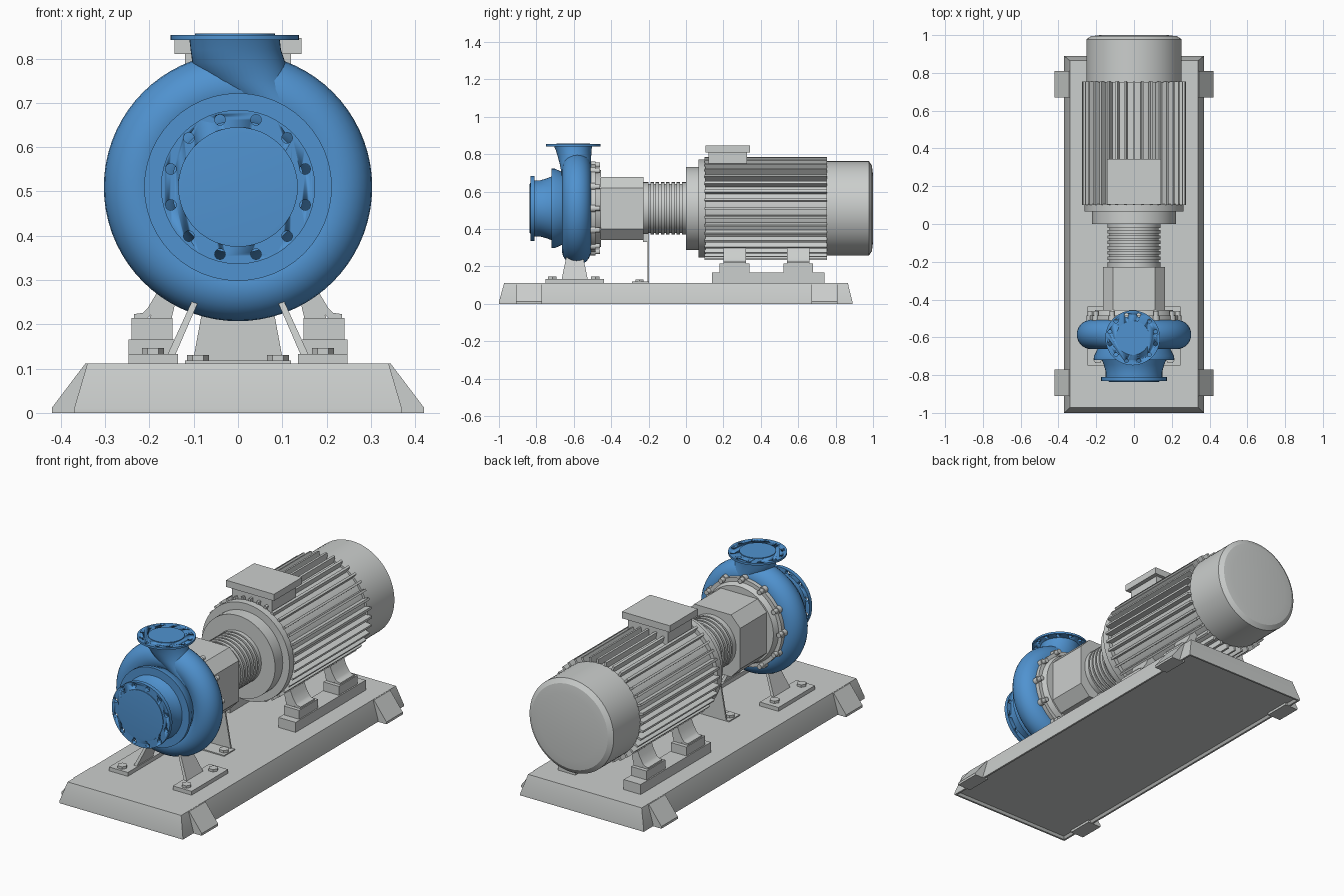
import bpy, bmesh, math
from mathutils import Matrix, Vector

if "Cube" in bpy.data.objects:
    bpy.data.objects.remove(bpy.data.objects["Cube"], do_unlink=True)

AXIS = 0.51       # height of the shaft
PUMP_Y = -0.585   # middle of the volute
OUT_Y = -0.603    # middle of the outlet


def material(name, rgb):
    m = bpy.data.materials.new(name)
    m.use_nodes = True
    m.diffuse_color = (*rgb, 1)
    m.node_tree.nodes["Principled BSDF"].inputs["Base Color"].default_value = (*rgb, 1)
    return m


BLUE = material("pump blue", (0.08, 0.29, 0.63))
GREY = material("machine grey", (0.6, 0.62, 0.61))


def loft(bm, sections, matrix=Matrix()):
    """Skin matching closed sections and cap both ends."""
    rings = [[bm.verts.new(matrix @ Vector(p)) for p in s] for s in sections]
    n = len(rings[0])
    for a, b in zip(rings, rings[1:]):
        for i in range(n):
            j = (i + 1) % n
            bm.faces.new((a[i], a[j], b[j], b[i]))
    bm.faces.new(rings[0][::-1])
    bm.faces.new(rings[-1])


def circle(r, z, n=48, x=0, y=0, ry=None):
    ry = ry or r
    return [(x + r * math.cos(2 * math.pi * i / n),
             y + ry * math.sin(2 * math.pi * i / n), z) for i in range(n)]


def rect(x0, x1, y0, y1, z):
    return [(x0, y0, z), (x1, y0, z), (x1, y1, z), (x0, y1, z)]


def box(bm, x, y, z, matrix=Matrix()):
    loft(bm, [rect(*x, *y, z[0]), rect(*x, *y, z[1])], matrix)


def along_y(x=0, z=AXIS):
    return Matrix.Translation((x, 0, z)) @ Matrix.Rotation(-math.pi / 2, 4, 'X')


def turned(bm, profile, matrix=None, n=48):
    """Turned solid from (position, radius) pairs, along y unless told otherwise."""
    loft(bm, [circle(r, p, n) for p, r in profile], matrix or along_y())


def extrude_y(bm, outline, y0, y1):
    loft(bm, [[(x, y, z) for x, z in outline] for y in (y0, y1)])


def finish(bm, name, mat, angle=35):
    bmesh.ops.recalc_face_normals(bm, faces=bm.faces)
    me = bpy.data.meshes.new(name)
    bm.to_mesh(me)
    bm.free()
    me.materials.append(mat)
    me.shade_smooth()
    me.set_sharp_from_angle(angle=math.radians(angle))
    ob = bpy.data.objects.new(name, me)
    bpy.context.collection.objects.link(ob)
    return ob


def drill(ob, radius, hole, matrix, low, high):
    """Cut a ring of twelve bolt holes."""
    bm = bmesh.new()
    for k in range(12):
        a = math.radians(15 + 30 * k)
        x, y = radius * math.cos(a), radius * math.sin(a)
        loft(bm, [circle(hole, z, 16, x, y) for z in (low, high)], matrix)
    cutter = finish(bm, ob.name + "_hole_cutter", BLUE)
    cutter.hide_render = True
    cutter.hide_set(True)
    cutter.display_type = 'WIRE'
    mod = ob.modifiers.new("bolt_holes", 'BOOLEAN')
    mod.object = cutter
    mod.solver = 'EXACT'


# Base plate with sloping sides and a shallow recess underneath
bm = bmesh.new()
loft(bm, [rect(-.35, .35, -.98, .87, .012), rect(-.36, .36, -.99, .88, 0),
          rect(-.37, .37, -1, .89, 0), rect(-.37, .37, -1, .89, .01),
          rect(-.34, .34, -.972, .865, .112)])
finish(bm, "base_plate", GREY)

# Sloped lifting lugs
bm = bmesh.new()
for side in (-1, 1):
    for y in (-.91, .67):
        outline = [(side * x, z) for x, z in ((.34, 0), (.42, 0), (.42, .012), (.345, .111), (.33, .111))]
        extrude_y(bm, outline, y, y + .14)
finish(bm, "base_lugs", GREY)

# Volute casing: a ring of round section, closed across the middle
bm = bmesh.new()
profile = [(PUMP_Y - .065, .1)]
for i in range(25):
    a = math.pi * (-0.9 + 1.8 * i / 24)
    profile.append((PUMP_Y + .078 * math.sin(a), .225 + .078 * math.cos(a)))
profile.append((PUMP_Y + .085, .1))
turned(bm, profile, n=72)
finish(bm, "volute_casing", BLUE)

# Suction cone and neck
bm = bmesh.new()
turned(bm, [(-.62, .18), (-.66, .193), (-.7, .212), (-.72, .212), (-.72, .17),
            (-.745, .16), (-.78, .15), (-.815, .15)])
finish(bm, "suction_neck", BLUE)

# Suction flange with its sealing face
bm = bmesh.new()
turned(bm, [(-.831, .174), (-.81, .174)])
flange = finish(bm, "suction_flange", BLUE)
drill(flange, .157, .012, along_y(), -.85, -.79)
bm = bmesh.new()
turned(bm, [(-.836, .125), (-.835, .135), (-.825, .135)])
finish(bm, "suction_face", BLUE)

# Outlet neck sweeping from the volute up to the flange
bm = bmesh.new()
neck = [(.60, .15, .07, .072), (.66, .115, .078, .076), (.71, .065, .085, .081),
        (.75, .022, .097, .084), (.79, .002, .105, .09), (.82, -.005, .102, .095),
        (.846, -.008, .102, .103)]
loft(bm, [circle(rx, z, 48, x, PUMP_Y - max(0, z - .7) * .13, ry) for z, x, rx, ry in neck])
finish(bm, "outlet_neck", BLUE, 50)

# Outlet flange with its sealing face
bm = bmesh.new()
up = Matrix.Translation((-.007, OUT_Y, 0))
turned(bm, [(.842, .145), (.853, .145)], up)
flange = finish(bm, "outlet_flange", BLUE)
drill(flange, .125, .01, up, .82, .88)
bm = bmesh.new()
turned(bm, [(.85, .09), (.857, .09)], up)
finish(bm, "outlet_face", BLUE)

# Casing cover and its ring of bolts
bm = bmesh.new()
turned(bm, [(-.53, .235), (-.485, .235), (-.485, .215), (-.455, .205)])
finish(bm, "casing_cover", GREY)
bm = bmesh.new()
for k in range(12):
    a = math.radians(30 * k)
    turned(bm, [(-.52, .019), (-.485, .019), (-.485, .013), (-.46, .013)],
           along_y(.232 * math.cos(a), AXIS + .232 * math.sin(a)), 12)
finish(bm, "cover_bolts", GREY)

# Eight-sided bearing housing
bm = bmesh.new()
corners = [(.11, .168), (.165, .11), (.165, -.11), (.11, -.168)]
outline = corners + [(-x, z) for x, z in reversed(corners)]
extrude_y(bm, [(x, z + AXIS) for x, z in outline], -.465, -.228)
finish(bm, "bearing_housing", GREY)

# Ribbed coupling guard
bm = bmesh.new()
profile = [(-.24, .14)]
for i in range(7):
    y = -.2 + i * .028
    profile += [(y, .14), (y, .131), (y + .01, .131), (y + .01, .14)]
turned(bm, profile + [(.01, .14)])
finish(bm, "coupling_guard", GREY)

# Motor end shield, core and rear fan cover
bm = bmesh.new()
turned(bm, [(0, .222), (.066, .222), (.066, .262), (.105, .262), (.105, .24), (.755, .24)], n=64)
finish(bm, "motor_body", GREY)
bm = bmesh.new()
turned(bm, [(.75, .252), (.978, .252), (.994, .228), (1, .18)], n=64)
finish(bm, "fan_cover", GREY, 20)

# Radial cooling fins
bm = bmesh.new()
for k in range(36):
    spin = Matrix.Translation((0, 0, AXIS)) @ Matrix.Rotation(math.radians(10 * k), 4, 'Y')
    box(bm, (-.006, .006), (.1, .755), (.225, .275), spin)
finish(bm, "cooling_fins", GREY)

# Terminal box
bm = bmesh.new()
box(bm, (-.12, .12), (.12, .325), (.72, .815))
box(bm, (-.143, .143), (.103, .343), (.81, .846))
finish(bm, "terminal_box", GREY)

# Motor mounts: rails, blocks, curved feet with ribs
rails, feet = bmesh.new(), bmesh.new()
for side in (-1, 1):
    xs = sorted((side * .145, side * .247))
    box(rails, xs, (.14, .74), (.108, .166))
    for y in (.18, .52):
        box(rails, sorted((side * .148, side * .24)), (y, y + .16), (.16, .214))
        strap = [(.235, .213), (.235, .223), (.215, .226), (.205, .235), (.185, .268), (.165, .32),
                 (.15, .32), (.172, .262), (.193, .225), (.205, .213)]
        extrude_y(feet, [(side * x, z) for x, z in strap], y + .02, y + .14)
        rib = [(.15, .213), (.2, .213), (.18, .262), (.15, .34), (.12, .34)]
        for edge in (.02, .128):
            extrude_y(feet, [(side * x, z) for x, z in rib], y + edge, y + edge + .012)
finish(rails, "motor_rails", GREY)
finish(feet, "motor_feet", GREY)

# Pump legs on their pads, and the rear bracket
bm = bmesh.new()
for side in (-1, 1):
    box(bm, sorted((side * .135, side * .247)), (-.75, -.438), (.108, .133))
    low = sorted((side * .142, side * .16))
    top = sorted((side * .09, side * .105))
    loft(bm, [rect(*low, -.665, -.525, .13), rect(*top, -.64, -.55, .25)])
finish(bm, "pump_legs", GREY)
bm = bmesh.new()
box(bm, (-.12, .12), (-.29, -.198), (.108, .118))
loft(bm, [rect(-.102, .102, -.207, -.198, .115), rect(-.055, .055, -.207, -.198, .37)])
box(bm, (-.055, .055), (-.23, -.198), (.33, .375))
finish(bm, "rear_bracket", GREY)

# Hexagon foot bolts
bm = bmesh.new()
for side in (-1, 1):
    for x, y, z in ((.192, -.715, .13), (.192, -.485, .13), (.09, -.248, .115)):
        turned(bm, [(z, .025), (z + .016, .025)], Matrix.Translation((side * x, y, 0)), 6)
finish(bm, "foot_bolts", GREY)
